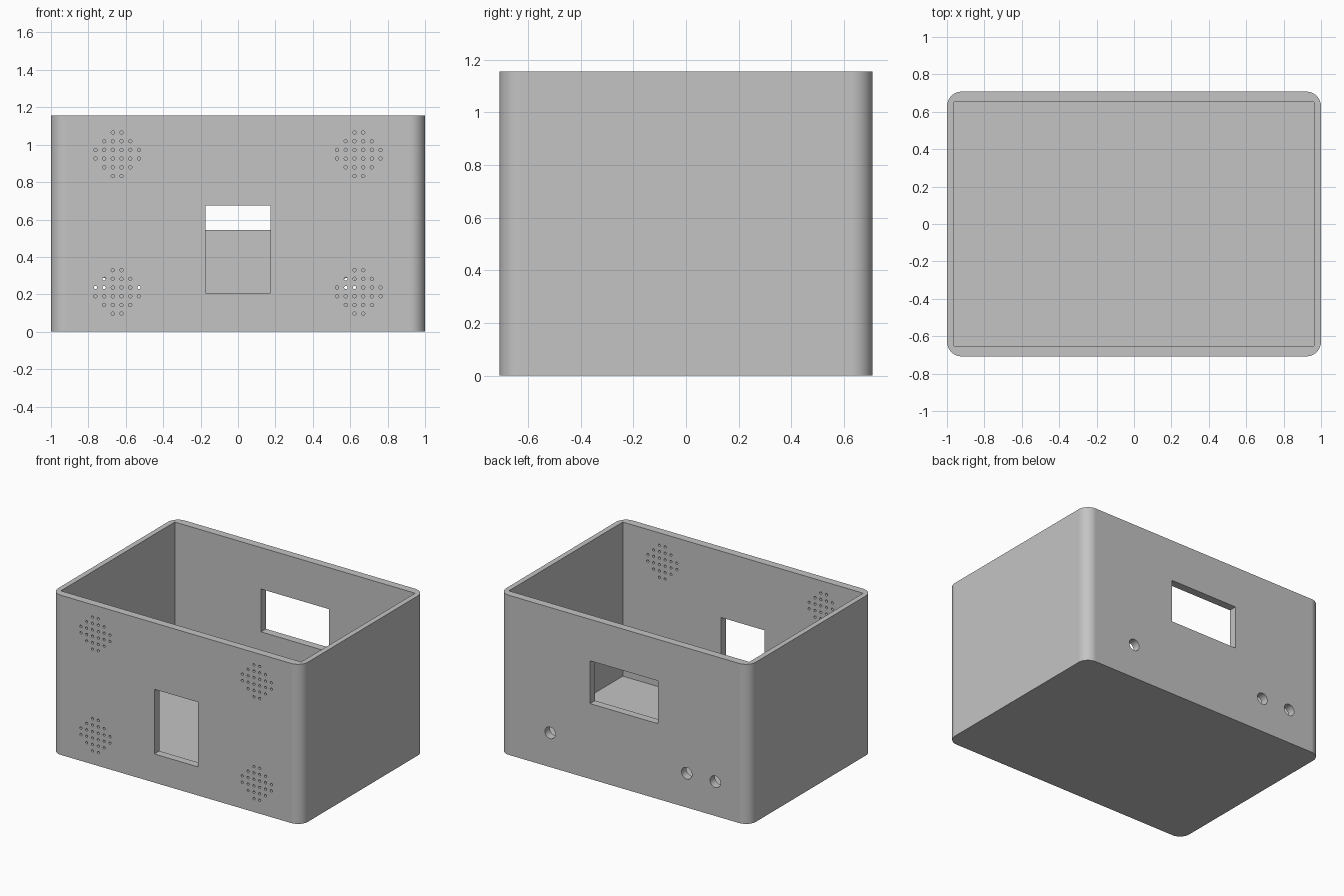
import bpy, bmesh, math
from mathutils import Matrix, Vector

if "Cube" in bpy.data.objects:
    bpy.data.objects.remove(bpy.data.objects["Cube"], do_unlink=True)

# Overall sizes
HX, HY, HEIGHT = 1.0, 0.708, 1.155
IN_X, IN_Y, FLOOR = 0.962, 0.651, 0.04
RADIUS = 0.08
WALL_Y = (HY + IN_Y) / 2
CUT_DEPTH = 0.12

# Single grey plastic
grey = bpy.data.materials.new("grey_plastic")
grey.use_nodes = True
colour = (0.55, 0.55, 0.55, 1)
grey.diffuse_color = colour
grey.node_tree.nodes["Principled BSDF"].inputs["Base Color"].default_value = colour


def add_box(bm, lo, hi):
    lo, hi = Vector(lo), Vector(hi)
    matrix = Matrix.Translation((lo + hi) / 2) @ Matrix.Diagonal((*(hi - lo), 1))
    return bmesh.ops.create_cube(bm, size=1, matrix=matrix)["verts"]


def add_drill(bm, x, y, z, radius, sides):
    matrix = Matrix.Translation((x, y, z)) @ Matrix.Rotation(math.pi / 2, 4, "X")
    bmesh.ops.create_cone(bm, cap_ends=True, segments=sides, radius1=radius,
                          radius2=radius, depth=CUT_DEPTH, matrix=matrix)


def add_window(bm, half_width, y, bottom, top):
    add_box(bm, (-half_width, y - CUT_DEPTH / 2, bottom),
            (half_width, y + CUT_DEPTH / 2, top))


def make_object(name, bm):
    mesh = bpy.data.meshes.new(name)
    bm.to_mesh(mesh)
    bm.free()
    mesh.materials.append(grey)
    obj = bpy.data.objects.new(name, mesh)
    bpy.context.collection.objects.link(obj)
    return obj


# Outer block with rounded upright edges
bm = bmesh.new()
add_box(bm, (-HX, -HY, 0), (HX, HY, HEIGHT))
upright = [e for e in bm.edges if abs(e.verts[0].co.z - e.verts[1].co.z) > 0.5]
bmesh.ops.bevel(bm, geom=upright, offset=RADIUS, segments=16,
                profile=0.5, affect="EDGES")
enclosure = make_object("enclosure", bm)

# Square-cornered cavity, open at the top
bm = bmesh.new()
add_box(bm, (-IN_X, -IN_Y, FLOOR), (IN_X, IN_Y, HEIGHT + 0.2))
cavity = make_object("cavity_cutter", bm)

# Windows, connector holes and vent grilles
bm = bmesh.new()
add_window(bm, 0.174, -WALL_Y, 0.207, 0.675)
add_window(bm, 0.272, WALL_Y, 0.545, 0.855)
for x in (0.592, -0.502, -0.73):
    add_drill(bm, x, WALL_Y, 0.248, 0.042, 32)
PITCH = 0.0465
steps = [i - 2.5 for i in range(6)]
for cx in (-0.646, 0.646):
    for cz in (0.213, 0.949):
        for i in steps:
            for j in steps:
                if abs(i) + abs(j) < 3.5:
                    add_drill(bm, cx + i * PITCH, -WALL_Y, cz + j * PITCH, 0.009, 12)
openings = make_object("openings_cutter", bm)

# Cut the shell, then drop the cutters
bpy.context.view_layer.objects.active = enclosure
enclosure.select_set(True)
for cutter in (cavity, openings):
    cutter.hide_render = True
    mod = enclosure.modifiers.new("cut", "BOOLEAN")
    mod.operation = "DIFFERENCE"
    mod.solver = "EXACT"
    mod.object = cutter
    bpy.ops.object.modifier_apply(modifier=mod.name)
    bpy.data.objects.remove(cutter, do_unlink=True)

# Smooth corners and holes, crisp edges
bpy.ops.object.shade_smooth_by_angle(angle=math.radians(35))
weighted = enclosure.modifiers.new("flat_walls", "WEIGHTED_NORMAL")
weighted.keep_sharp = True
